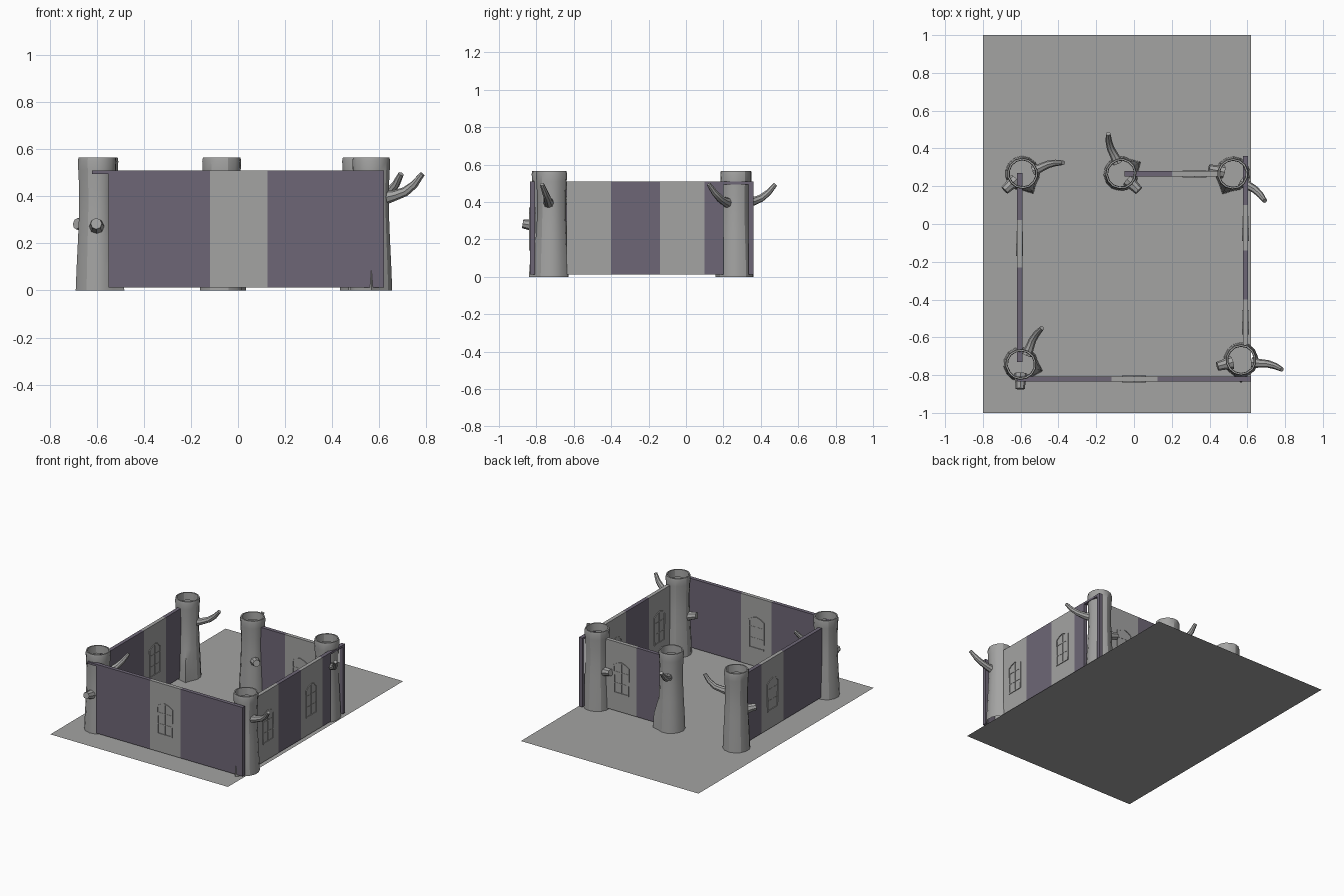
import bpy, bmesh, math, random
from mathutils import Vector, Matrix

if "Cube" in bpy.data.objects:
    bpy.data.objects.remove(bpy.data.objects["Cube"])

random.seed(4)


def material(name, rgb):
    m = bpy.data.materials.new(name)
    m.diffuse_color = (*rgb, 1)
    m.use_nodes = True
    m.node_tree.nodes["Principled BSDF"].inputs["Base Color"].default_value = m.diffuse_color
    return m


GREY = material("stone grey", (0.37, 0.37, 0.365))
PURPLE = material("dusky purple", (0.155, 0.134, 0.182))


def finish(bm, name, mat, matrix=Matrix(), recalc=True):
    if recalc:
        bmesh.ops.recalc_face_normals(bm, faces=bm.faces)
    me = bpy.data.meshes.new(name)
    bm.to_mesh(me)
    bm.free()
    me.materials.append(mat)
    ob = bpy.data.objects.new(name, me)
    ob.matrix_world = matrix
    bpy.context.collection.objects.link(ob)
    return ob


def add_box(bm, x0, x1, y0, y1, z0, z1):
    m = Matrix.Translation(((x0 + x1) / 2, (y0 + y1) / 2, (z0 + z1) / 2))
    m = m @ Matrix.Diagonal((x1 - x0, y1 - y0, z1 - z0, 1))
    bmesh.ops.create_cube(bm, size=1, matrix=m)


def bridge(bm, a, b):
    n = len(a)
    for i in range(n):
        bm.faces.new((a[i], a[(i + 1) % n], b[(i + 1) % n], b[i]))


# Ground sheet
bm = bmesh.new()
bm.faces.new([bm.verts.new(p) for p in
              ((-0.8, -1, 0), (0.62, -1, 0), (0.62, 1, 0), (-0.8, 1, 0))])
finish(bm, "ground_sheet", GREY, recalc=False)

# Walls: panels run along local x, thickness along local y
T, Z0, Z1 = 0.0135, 0.012, 0.51
OUTLINE = [(-.06, .14), (.06, .14), (.064, .342), (.036, .36),
           (0, .372), (-.036, .36), (-.064, .342)]


def panel(name, mat, x0, x1, matrix, z0=Z0):
    bm = bmesh.new()
    add_box(bm, x0, x1, -T, T, z0, Z1)
    finish(bm, name, mat, matrix)


def window(name, x, matrix):
    bm = bmesh.new()
    for s in (-1, 1):
        ya, yb = s * (T - 0.002), s * (T + 0.005)
        inner = [(px * 0.86, 0.25 + (pz - 0.25) * 0.925) for px, pz in OUTLINE]
        rings = [[bm.verts.new((x + px, y, pz)) for px, pz in pts]
                 for pts, y in ((OUTLINE, ya), (OUTLINE, yb), (inner, yb), (inner, ya))]
        for k in range(4):
            bridge(bm, rings[k], rings[(k + 1) % 4])
        # glazing bars
        y0, y1 = sorted((ya, s * (T + 0.002)))
        add_box(bm, x - .003, x + .003, y0, y1, .145, .365)
        for z in (.215, .295):
            add_box(bm, x - .056, x + .056, y0, y1, z - .003, z + .003)
    finish(bm, name, GREY, matrix)


def wall(side, matrix, panels, windows):
    for i, (mat, a, b) in enumerate(panels):
        panel(f"{side}_wall_panel_{i + 1}", mat, a, b, matrix)
    for i, x in enumerate(windows):
        window(f"{side}_window_{i + 1}", x, matrix)


def along_y(x):
    return Matrix.Translation((x, 0, 0)) @ Matrix.Rotation(math.pi / 2, 4, 'Z')


front = Matrix.Translation((0, -0.82, 0))
right = along_y(0.59)
wall("front", front, [(PURPLE, -.55, -.12), (GREY, -.12, .125), (PURPLE, .125, .62)], [0])
panel("front_wall_rail_end", PURPLE, -.62, -.55, front, z0=0.495)
wall("left", along_y(-0.605),
     [(PURPLE, -.73, -.23), (GREY, -.23, .02), (PURPLE, .02, .27)], [-.105])
wall("right", right, [(GREY, -.64, -.4), (PURPLE, -.4, -.14), (GREY, -.14, .1),
                      (PURPLE, .1, .2), (PURPLE, .335, .36)], [-.52, -.025])
panel("right_wall_rail_end", PURPLE, .2, .335, right, z0=0.495)
wall("back", Matrix.Translation((0, 0.266, 0)),
     [(PURPLE, -.05, .2), (GREY, .2, .46)], [.32])


# Tree trunks: open hollow stem with one curved branch and one stub
SIDES = 14
RIDGE = math.radians(-77)          # root ridge direction
PROFILE = [(.092, 0), (.088, .1), (.082, .22), (.077, .34), (.077, .43),
           (.081, .51), (.083, .55), (.08, .565), (.071, .565), (.069, .51)]
BRANCH = [((.06, 0, .395), .03), ((.10, .005, .404), .023), ((.145, .012, .42), .02),
          ((.185, .009, .45), .017), ((.222, 0, .495), .012)]
STUB = [((.05, 0, .268), .036), ((.10, 0, .279), .027), ((.13, 0, .284), .024)]


def tube(bm, path, turn, sides=8):
    rot = Matrix.Rotation(turn, 3, 'Z')
    pts = [rot @ Vector(p) for p, _ in path]
    rings = []
    for i, p in enumerate(pts):
        t = (pts[min(i + 1, len(pts) - 1)] - pts[max(i - 1, 0)]).normalized()
        u = t.cross(Vector((0, 0, 1))).normalized()
        v = u.cross(t)
        r = path[i][1]
        rings.append([bm.verts.new(p + r * (math.cos(a) * u + math.sin(a) * v))
                      for a in (k * math.tau / sides for k in range(sides))])
    for a, b in zip(rings, rings[1:]):
        bridge(bm, a, b)
    bm.faces.new(rings[-1])


wobble = [random.uniform(-.02, .02) for _ in range(SIDES)]


def trunk(name, x, y, degrees):
    bm = bmesh.new()
    rings = []
    for r, z in PROFILE:
        ring = []
        for k in range(SIDES):
            a = RIDGE + k * math.tau / SIDES
            rad = r * (1 + wobble[k])
            if k == 0 and z <= .1:
                rad = .12 - .07 * z
            ring.append(bm.verts.new((rad * math.cos(a), rad * math.sin(a), z)))
        rings.append(ring)
    for a, b in zip(rings, rings[1:]):
        bridge(bm, a, b)
    tube(bm, BRANCH, 0)
    tube(bm, STUB, math.radians(208))
    m = Matrix.Translation((x, y, 0)) @ Matrix.Rotation(math.radians(degrees), 4, 'Z')
    ob = finish(bm, name, GREY, m)
    bpy.context.view_layer.objects.active = ob
    ob.select_set(True)
    bpy.ops.object.shade_smooth_by_angle(angle=math.radians(28))
    ob.select_set(False)


trunk("back_left_trunk", -0.59, 0.267, 15)
trunk("back_middle_trunk", -0.068, 0.267, 108)
trunk("back_right_trunk", 0.523, 0.265, -40)
trunk("front_left_trunk", -0.598, -0.743, 60)
trunk("front_right_trunk", 0.567, -0.72, -13)
